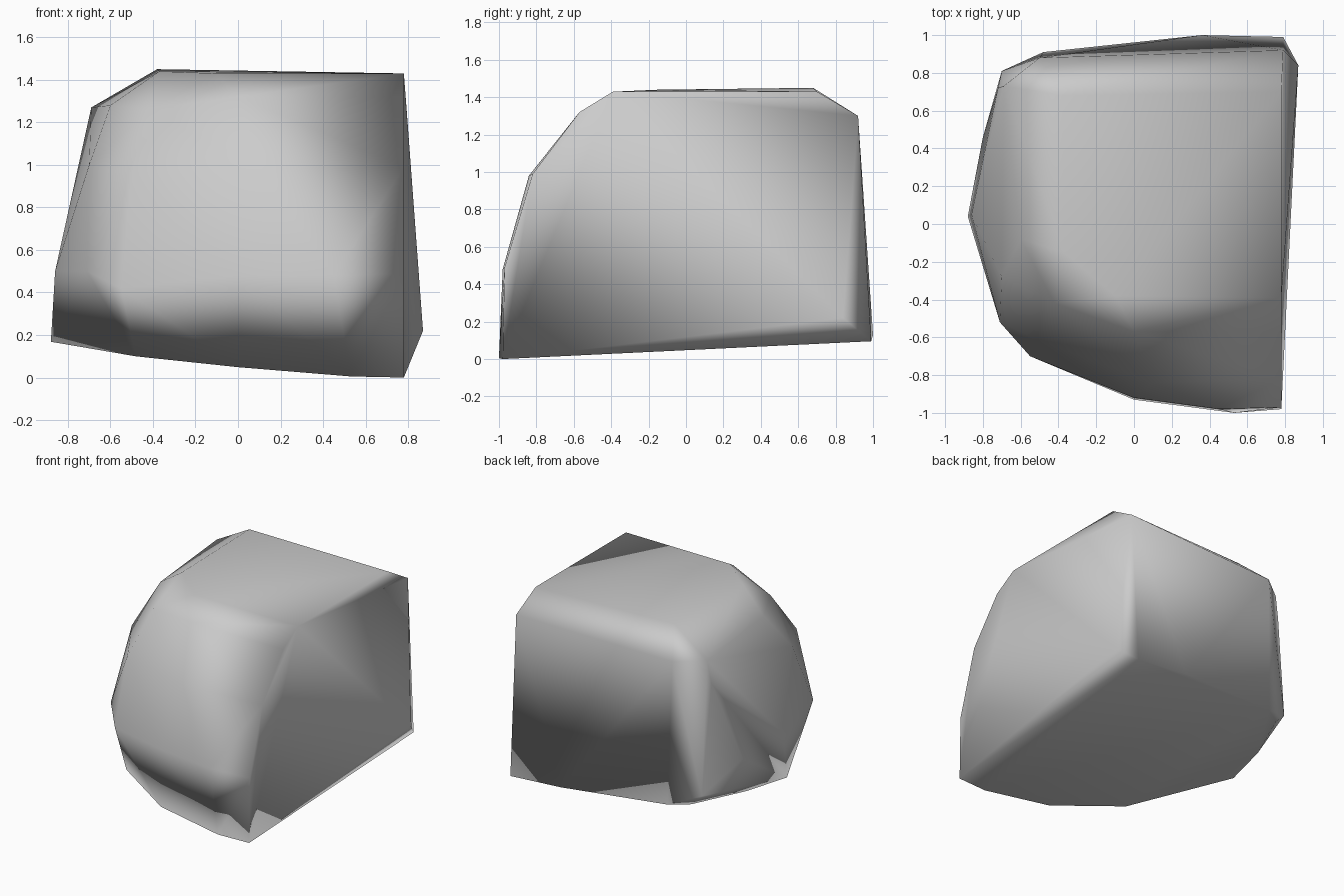
import bpy
import bmesh
import math

# Remove the default object only
default_cube = bpy.data.objects.get("Cube")
if default_cube:
    bpy.data.objects.remove(default_cube, do_unlink=True)


def make_material(name, colour):
    material = bpy.data.materials.new(name)
    material.use_nodes = True
    material.diffuse_color = colour
    shader = material.node_tree.nodes["Principled BSDF"]
    shader.inputs["Base Color"].default_value = colour
    shader.inputs["Roughness"].default_value = 0.8
    return material


def tilted_base(x, y):
    """Height of the sloping underside at a point of its outline."""
    return max(0, 0.1 - 0.075 * x + 0.055 * y)


# Underside outline, lying on one tilted plane
underside = [(.78, -.98), (.53, -1), (0, -.93), (-.48, -.66), (-.7, -.28),
             (-.88, .04), (-.8, .4), (-.62, .82), (-.48, .91), (.36, 1), (.79, .99)]

# Belly: the widest part of the front and sides
belly = [(.87, .84, .22), (.78, -.97, .49), (.45, -.98, .48), (0, -.92, .48),
         (-.55, -.7, .42), (-.71, -.52, .5), (-.86, .05, .5), (-.8, .46, .45),
         (-.7, .81, .27)]

# Shoulder: the rounded turn from the sides to the top
shoulder = [(.78, -.82, .99), (.1, -.84, .98), (-.5, -.62, .95), (-.7, -.28, 1),
            (.78, -.57, 1.32), (0, -.57, 1.32), (-.42, -.42, 1.26), (-.6, -.08, 1.28),
            (-.72, .72, 1.1), (-.69, .73, 1.27), (-.5, .88, 1.27), (.79, .92, 1.3)]

# Crown: the flat top
crown = [(.78, -.39, 1.43), (-.1, -.38, 1.43), (-.37, -.15, 1.44),
         (-.38, .68, 1.45), (.78, .7, 1.43)]

# Wrap the outlines in one faceted skin
bm = bmesh.new()
for x, y in underside:
    bm.verts.new((x, y, tilted_base(x, y)))
for point in belly + shoulder + crown:
    bm.verts.new(point)
hull = bmesh.ops.convex_hull(bm, input=bm.verts[:])
loose = [v for v in bm.verts if not v.link_faces]
bmesh.ops.delete(bm, geom=loose, context="VERTS")

# Merge nearly level triangles into broad facets
bmesh.ops.dissolve_limit(bm, angle_limit=math.radians(4),
                         verts=bm.verts[:], edges=bm.edges[:])
bmesh.ops.recalc_face_normals(bm, faces=bm.faces[:])
for face in bm.faces:
    face.smooth = True

mesh = bpy.data.meshes.new("boulder")
bm.to_mesh(mesh)
bm.free()
boulder = bpy.data.objects.new("boulder", mesh)
bpy.context.collection.objects.link(boulder)
mesh.materials.append(make_material("stone grey", (0.6, 0.6, 0.6, 1)))

# Broad facets stay flat while the edges between them blend softly
soften = boulder.modifiers.new("soft edges", "WEIGHTED_NORMAL")
soften.mode = "FACE_AREA"
soften.weight = 50
